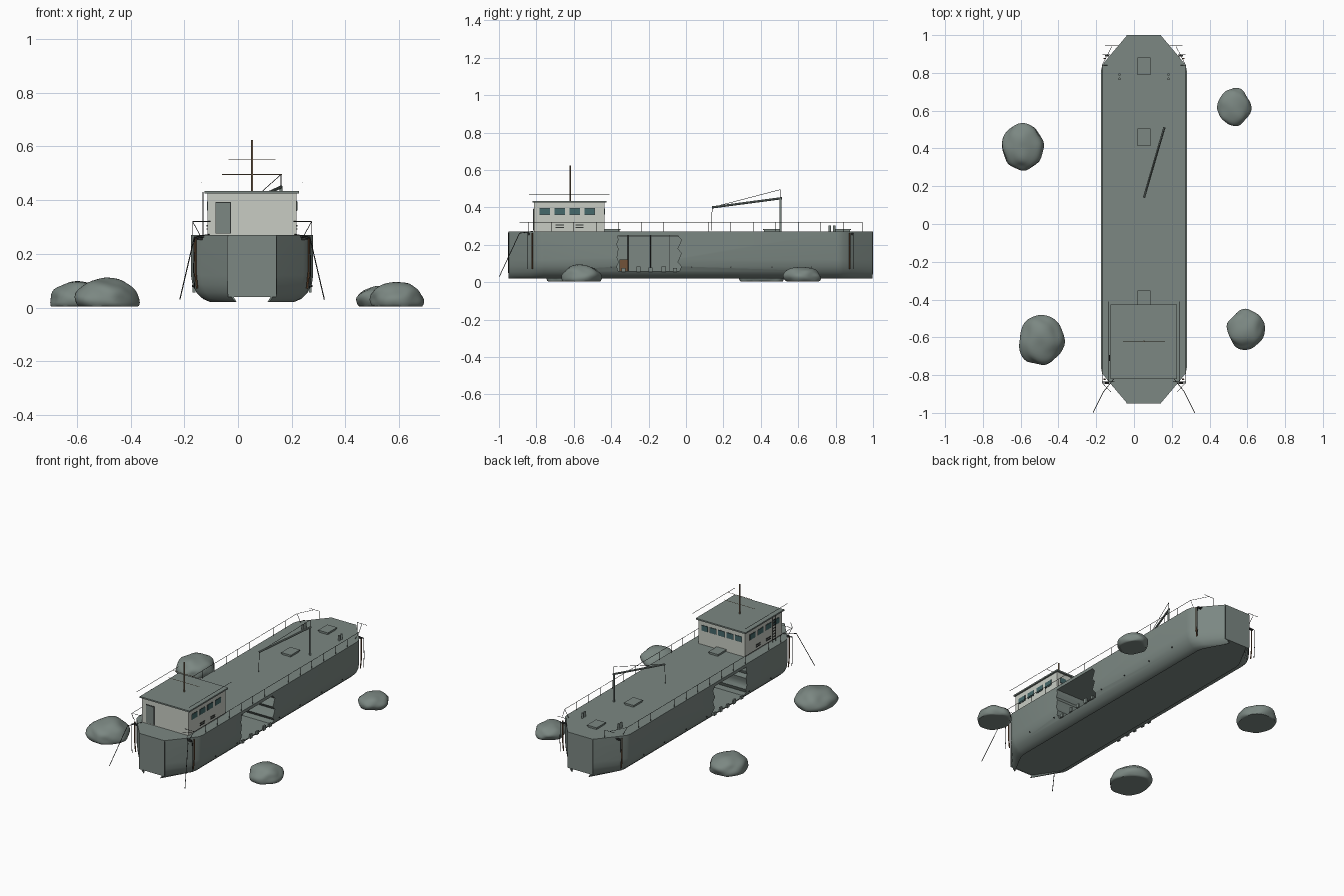
import bpy, bmesh, math, random
from mathutils import Vector, noise

if "Cube" in bpy.data.objects:
    bpy.data.objects.remove(bpy.data.objects["Cube"])

random.seed(4)
CX, HW = 0.0525, 0.2275          # hull centre line and half width
X = CX + HW


def mat(name, rgb):
    m = bpy.data.materials.new(name)
    m.diffuse_color = (*rgb, 1)
    m.use_nodes = True
    m.node_tree.nodes["Principled BSDF"].inputs["Base Color"].default_value = m.diffuse_color
    return m


HULL = mat("grey green paint", (0.2, 0.245, 0.225))
WALL = mat("pale cabin paint", (0.58, 0.605, 0.55))
GLASS = mat("teal glass", (0.06, 0.14, 0.145))
DARK = mat("dark metal", (0.03, 0.033, 0.032))
RUST = mat("rust brown", (0.17, 0.085, 0.04))
WOOD = mat("mast wood", (0.27, 0.19, 0.12))


def finish(name, bm, material, smooth=None):
    bmesh.ops.recalc_face_normals(bm, faces=bm.faces[:])
    me = bpy.data.meshes.new(name)
    bm.to_mesh(me)
    bm.free()
    ob = bpy.data.objects.new(name, me)
    bpy.context.collection.objects.link(ob)
    if material:
        me.materials.append(material)
    if smooth:
        bpy.ops.object.select_all(action='DESELECT')
        ob.select_set(True)
        bpy.context.view_layer.objects.active = ob
        bpy.ops.object.shade_smooth_by_angle(angle=math.radians(smooth))
    return ob


def boxes(name, ranges, material):
    """One object from (x0, x1, y0, y1, z0, z1) boxes."""
    bm = bmesh.new()
    for x0, x1, y0, y1, z0, z1 in ranges:
        for v in bmesh.ops.create_cube(bm, size=1)["verts"]:
            v.co = ((x0 + x1) / 2 + v.co.x * (x1 - x0), (y0 + y1) / 2 + v.co.y * (y1 - y0),
                    (z0 + z1) / 2 + v.co.z * (z1 - z0))
    return finish(name, bm, material)


def rods(name, paths, r, material, sides=6):
    """One object from round bars following point lists."""
    bm = bmesh.new()
    for path in paths:
        for a, b in zip(path, path[1:]):
            a, b = Vector(a), Vector(b)
            d = b - a
            q = d.to_track_quat('Z', 'Y')
            made = bmesh.ops.create_cone(bm, cap_ends=True, segments=sides, radius1=r, radius2=r, depth=d.length)
            for v in made["verts"]:
                v.co = q @ v.co + (a + b) / 2
    return finish(name, bm, material, 40)


def loft(bm, rings):
    """Closed skin through rings of points, capped at both ends."""
    vs = [[bm.verts.new(p) for p in ring] for ring in rings]
    n = len(vs[0])
    for a, b in zip(vs, vs[1:]):
        for i in range(n):
            bm.faces.new((a[i], a[(i + 1) % n], b[(i + 1) % n], b[i]))
    bm.faces.new(vs[0])
    bm.faces.new(vs[-1])


def both(paths):
    return paths + [[(2 * CX - p[0], p[1], p[2]) for p in path] for path in paths]


def both_boxes(ranges):
    return ranges + [(2 * CX - r[1], 2 * CX - r[0], *r[2:]) for r in ranges]


# hull: half section with inward-turned bilge lips, lofted and tapered at both ends
half = [(HW, 0.27), (HW, 0.12), (0.222, 0.085), (0.207, 0.055), (0.183, 0.032), (0.155, 0.02),
        (0.145, 0.02), (0.178, 0.042)]
half += [(-x, z) for x, z in reversed(half)]
stations = [(-0.948, 0.09), (-0.83, 0.19), (-0.79, 0.221), (-0.76, HW),
            (0.81, HW), (0.84, 0.221), (0.88, 0.19), (0.998, 0.09)]
bm = bmesh.new()
loft(bm, [[(CX + x * w / HW, y, z) for x, z in half] for y, w in stations])
hull = finish("hull", bm, HULL)

# cargo openings on both sides with ragged ends, leaving a centre bulkhead
edge = [(-0.035 + 0.012 * math.sin(i * 2.1), 0.06 + 0.19 * i / 8) for i in range(9)]
edge += [(-0.365 + 0.006 * math.sin(i * 2.4), 0.25 - 0.19 * i / 8) for i in range(9)]
bm = bmesh.new()
for s in (-1, 1):
    loft(bm, [[(CX + s * d, y, z) for y, z in edge] for d in (0.004, 0.3)])
cutter = finish("opening_cutter", bm, None)
cutter.hide_render = True
mod = hull.modifiers.new("openings", 'BOOLEAN')
mod.operation, mod.solver, mod.object = 'DIFFERENCE', 'EXACT', cutter
bpy.ops.object.select_all(action='DESELECT')
bpy.context.view_layer.objects.active = hull
hull.select_set(True)
bpy.ops.object.modifier_apply(modifier=mod.name)
bpy.data.objects.remove(cutter)
bpy.ops.object.shade_smooth_by_angle(angle=math.radians(30))

# flat bow and stern plates
boxes("end_plates", [(CX - 0.09, CX + 0.09, y, y + 0.004, 0.04, 0.27) for y in (-0.95, 0.996)], HULL)

# hold ribs, broken plating and a crate
rods("hold_ribs", both([[(CX + 0.007, -0.36, 0.243), (CX + 0.007, -0.04, 0.243)]] +
     [[(CX + 0.007, y, 0.06), (CX + 0.007, y, 0.25)] for y in (-0.31, -0.19, -0.09)]), 0.002, DARK)
boxes("broken_plates", both_boxes([(X - 0.016, X - 0.006, y, y + 0.022, 0.055, z) for y, z in
      ((-0.345, 0.075), (-0.265, 0.083), (-0.2, 0.078), (-0.13, 0.085), (-0.07, 0.075))]), HULL)
boxes("hold_crate", [(CX + 0.03, CX + 0.08, -0.355, -0.31, 0.06, 0.12)], RUST)
rods("drain_pipes", both([[(X - 0.02, y, 0.08), (X - 0.003, y, 0.08)]
     for y in (-0.62, -0.4, 0.03, 0.24, 0.46, 0.67)]), 0.004, DARK)

# rust streaks at the tapered corners and seams beside the end plates
rods("rust_streaks", both([[(CX + 0.211, y, 0.262), (CX + 0.211, y, 0.13), (CX + 0.205, y, 0.07)]
     for y in (-0.822, 0.876)]), 0.004, RUST)
rods("end_seams", both([[(CX + 0.09, y, 0.05), (CX + 0.09, y, 0.265)] for y in (-0.949, 0.999)]), 0.0015, DARK)
boxes("fairleads", both_boxes([(CX + 0.184, CX + 0.206, y - 0.004, y + 0.004, 0.252, 0.262)
      for y in (-0.84, 0.89)]), DARK)

# deck rails
ys = [-0.84 + 0.12 * i for i in range(15)]
rail = [[(X - 0.006, -0.84, 0.32), (X - 0.006, 0.84, 0.32)]]
rail += [[(X - 0.006 - (0.03 if abs(y - 0.02) > 0.79 else 0), y, 0.265), (X - 0.006, y, 0.32)] for y in ys]
rail += [[(CX + 0.155, -0.835, 0.32), (CX + 0.22, -0.835, 0.32)],
         [(X - 0.006, 0.84, 0.32), (CX + 0.17, 0.94, 0.32)],
         [(CX + 0.135, 0.943, 0.32), (CX + 0.205, 0.943, 0.32)],
         [(CX + 0.135, 0.943, 0.32), (CX + 0.135, 0.943, 0.265)],
         [(X - 0.006, -0.84, 0.32), (CX + 0.175, -0.89, 0.32)]]
rods("deck_rails", both(rail), 0.0013, DARK)

# mooring lines and hanging ropes
rods("mooring_lines", both([[(CX + 0.16, -0.82, 0.272), (CX + 0.215, -0.89, 0.262), (CX + 0.269, -0.998, 0.03)]]),
     0.002, DARK)
rods("hanging_ropes", both([[(CX + 0.18, y, 0.262), (CX + 0.215, y, 0.258), (CX + 0.218, y, 0.14),
     (CX + 0.214, y, 0.07)] for y in (-0.845, 0.895)]), 0.0018, DARK)

# deck house
x0, x1, y0, y1 = -0.113, 0.218, -0.813, -0.437
boxes("cabin", [(x0, x1, y0, y1, 0.268, 0.426)], WALL)
boxes("cabin_roof", [(-0.125, 0.228, -0.82, -0.425, 0.425, 0.434)], HULL)
side_y = (-0.755, -0.675, -0.595, -0.515)
back_x = [CX + 0.06 * i for i in range(-2, 3)]


def panes(name, g, t, material):
    boxes(name, both_boxes([(x1 - 0.002, x1 + t, y - 0.027 - g, y + 0.027 + g, 0.361 - g, 0.394 + g) for y in side_y]) +
          [(x - 0.022 - g, x + 0.022 + g, y1 - 0.002, y1 + t, 0.361 - g, 0.394 + g) for x in back_x], material)


panes("window_frames", 0.002, 0.001, DARK)
panes("windows", 0, 0.003, GLASS)
boxes("door_frame", [(-0.084, -0.026, y0 - 0.002, y0 + 0.002, 0.275, 0.393)], DARK)
boxes("door", [(-0.081, -0.029, y0 - 0.005, y0 + 0.002, 0.277, 0.39)], HULL)
boxes("louvres", both_boxes([(x1 - 0.002, x1 + 0.004, y - 0.022, y + 0.022, z, z + 0.005)
      for y in (-0.675, -0.57) for z in (0.29, 0.302)]), DARK)

# ladder on the left of the cabin
lx = -0.13
rods("ladder", [[(lx, y, 0.27), (lx, y, 0.43)] for y in (-0.725, -0.695)] +
     [[(lx, -0.725, 0.285 + 0.018 * i), (lx, -0.695, 0.285 + 0.018 * i)] for i in range(8)], 0.002, DARK)

# roof wires, mast and cross arms
rods("roof_wires", both([[(CX + 0.187, -0.84, 0.467), (CX + 0.187, -0.41, 0.467)]]), 0.0013, DARK)
rods("mast", [[(CX, -0.62, 0.43), (CX, -0.62, 0.624)]], 0.004, WOOD, 10)
rods("mast_arms", [[(CX - w, -0.62, z), (CX + w, -0.62, z)] for w, z in ((0.112, 0.495), (0.087, 0.55))], 0.0013, WOOD)

# cargo crane
top, tip = (0.16, 0.505, 0.448), (0.053, 0.14, 0.4)
rods("crane_post", [[(0.16, 0.505, 0.268), top]], 0.006, HULL, 10)
rods("crane_boom", [[(0.161, 0.512, 0.449), tip]], 0.006, HULL, 8)
rods("crane_cables", [[top, (0.16, 0.505, 0.495), tip, (0.053, 0.135, 0.275)]], 0.0013, DARK)

# hatches and bollards
boxes("hatch_coamings", [(0.022, 0.083, y, y + 0.085, 0.268, 0.279) for y in (0.793, 0.417, -0.44)], HULL)
boxes("hatch_lids", [(0.018, 0.087, y - 0.004, y + 0.089, 0.278, 0.284) for y in (0.793, 0.417, -0.44)], HULL)
rods("bollards", [[(x, y, 0.268), (x, y, 0.302)] for x in (-0.077, 0.182) for y in (0.768, 0.792)], 0.007, HULL, 10)

# rocks: noisy flattened spheres with flat bases
for i, (x, y, rx, ry, h) in enumerate([(-0.59, 0.41, 0.108, 0.122, 0.1), (0.532, 0.62, 0.086, 0.098, 0.082),
                                       (-0.49, -0.615, 0.12, 0.13, 0.107), (0.592, -0.56, 0.098, 0.105, 0.092)]):
    bm = bmesh.new()
    bmesh.ops.create_icosphere(bm, subdivisions=4, radius=1)
    off = Vector((random.uniform(0, 9), i * 3.7, 2))
    for v in bm.verts:
        d = v.co.normalized()
        p = d * (1 + 0.13 * noise.noise(d * 1.5 + off))
        v.co = (x + p.x * rx, y + p.y * ry, max(0.003, 0.03 + p.z * (h - 0.03)))
    finish(f"rock_{i + 1}", bm, HULL, 45)
